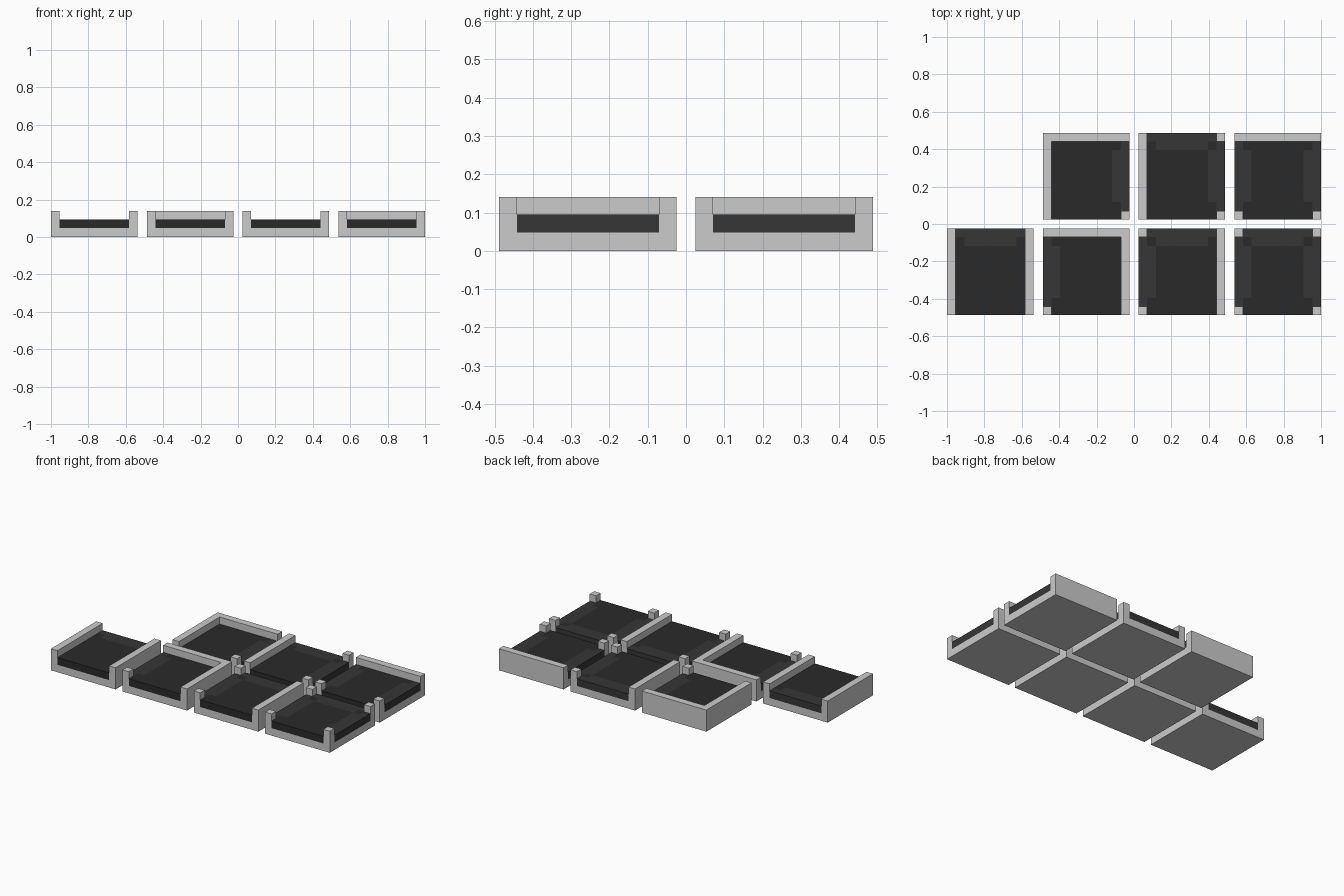
import bpy, bmesh

if "Cube" in bpy.data.objects:
    bpy.data.objects.remove(bpy.data.objects["Cube"])

W, GAP, T = 0.4635, 0.0487, 0.0463      # tile width, gap between tiles, wall thickness
Z_SILL, Z_BED, Z_WALL = 0.048, 0.0945, 0.14


def material(name, v):
    m = bpy.data.materials.new(name)
    m.diffuse_color = (v, v, v, 1)
    m.use_nodes = True
    m.node_tree.nodes["Principled BSDF"].inputs["Base Color"].default_value = m.diffuse_color
    return m


DARK = material("dark_bed", 0.023)
DARK_ARM = material("dark_arm", 0.037)


def block_mesh(name, cuts, height, z0, loc, mats=(), slot=lambda i, j: 0):
    """Solid built on a grid of cells; height(i, j) gives each cell's top or z0 if empty."""
    n = len(cuts) - 1

    def h(i, j):
        return height(i, j) if 0 <= i < n and 0 <= j < n else z0

    bm = bmesh.new()

    def quad(pts, s):
        f = bm.faces.new([bm.verts.new(p) for p in pts])
        f.material_index = s

    for i in range(n):
        for j in range(n):
            top = h(i, j)
            if top <= z0:
                continue
            x0, x1, y0, y1 = cuts[i], cuts[i + 1], cuts[j], cuts[j + 1]
            ring = [(x0, y0), (x1, y0), (x1, y1), (x0, y1)]
            s = slot(i, j)
            quad([(x, y, top) for x, y in ring], s)
            quad([(x, y, z0) for x, y in reversed(ring)], s)
            # sides down to each neighbour, split at the sill so edges line up
            for k, (di, dj) in enumerate([(0, -1), (1, 0), (0, 1), (-1, 0)]):
                low = h(i + di, j + dj)
                a, b = ring[k], ring[(k + 1) % 4]
                levels = sorted({low, top} | ({Z_SILL} if low < Z_SILL < top else set()))
                if low < top:
                    for za, zb in zip(levels, levels[1:]):
                        quad([(*a, za), (*b, za), (*b, zb), (*a, zb)], s)
    bmesh.ops.remove_doubles(bm, verts=bm.verts, dist=1e-5)
    me = bpy.data.meshes.new(name)
    bm.to_mesh(me)
    bm.free()
    for m in mats:
        me.materials.append(m)
    ob = bpy.data.objects.new(name, me)
    ob.location = loc
    bpy.context.collection.objects.link(ob)


def side_of(i, j, n):
    """Which opening a middle edge cell belongs to."""
    if i == 0:
        return "L"
    if i == n - 1:
        return "R"
    if j == 0:
        return "F"
    if j == n - 1:
        return "B"
    return ""


def tile(name, col, row, walls):
    loc = ((col - 1.5) * (W + GAP), (row - 0.5) * (W + GAP), 0)
    e = W / 2

    # tray: plate, corner posts and full walls
    def tray_height(i, j):
        corner = i != 1 and j != 1
        side = side_of(i, j, 3)
        return Z_WALL if corner or (side and side in walls) else Z_SILL

    block_mesh(name + "_tray", [-e, -e + T, e - T, e], tray_height, 0, loc)

    # dark bed reaching out through every open side
    def bed_height(i, j):
        corner = i in (0, 4) and j in (0, 4)
        side = side_of(i, j, 5)
        return Z_SILL if corner or (side and side in walls) else Z_BED

    def bed_slot(i, j):
        side = side_of(i, j, 5)
        if not side and (i == 2) != (j == 2):       # inner tongue of an arm
            side = {(1, 2): "L", (3, 2): "R", (2, 1): "F", (2, 3): "B"}[(i, j)]
        return 1 if side in ("L", "R", "B") and side not in walls else 0

    block_mesh(name + "_bed", [-e, -e + T, -e + 2 * T, e - 2 * T, e - T, e],
               bed_height, Z_SILL, loc, (DARK, DARK_ARM), bed_slot)


# front row, then back row: walls on Left, Right, Front, Back
tile("straight", 0, 0, "LR")
tile("corner_a", 1, 0, "RB")
tile("junction_a", 2, 0, "R")
tile("crossing", 3, 0, "")
tile("corner_b", 1, 1, "LB")
tile("junction_b", 2, 1, "L")
tile("junction_c", 3, 1, "B")
